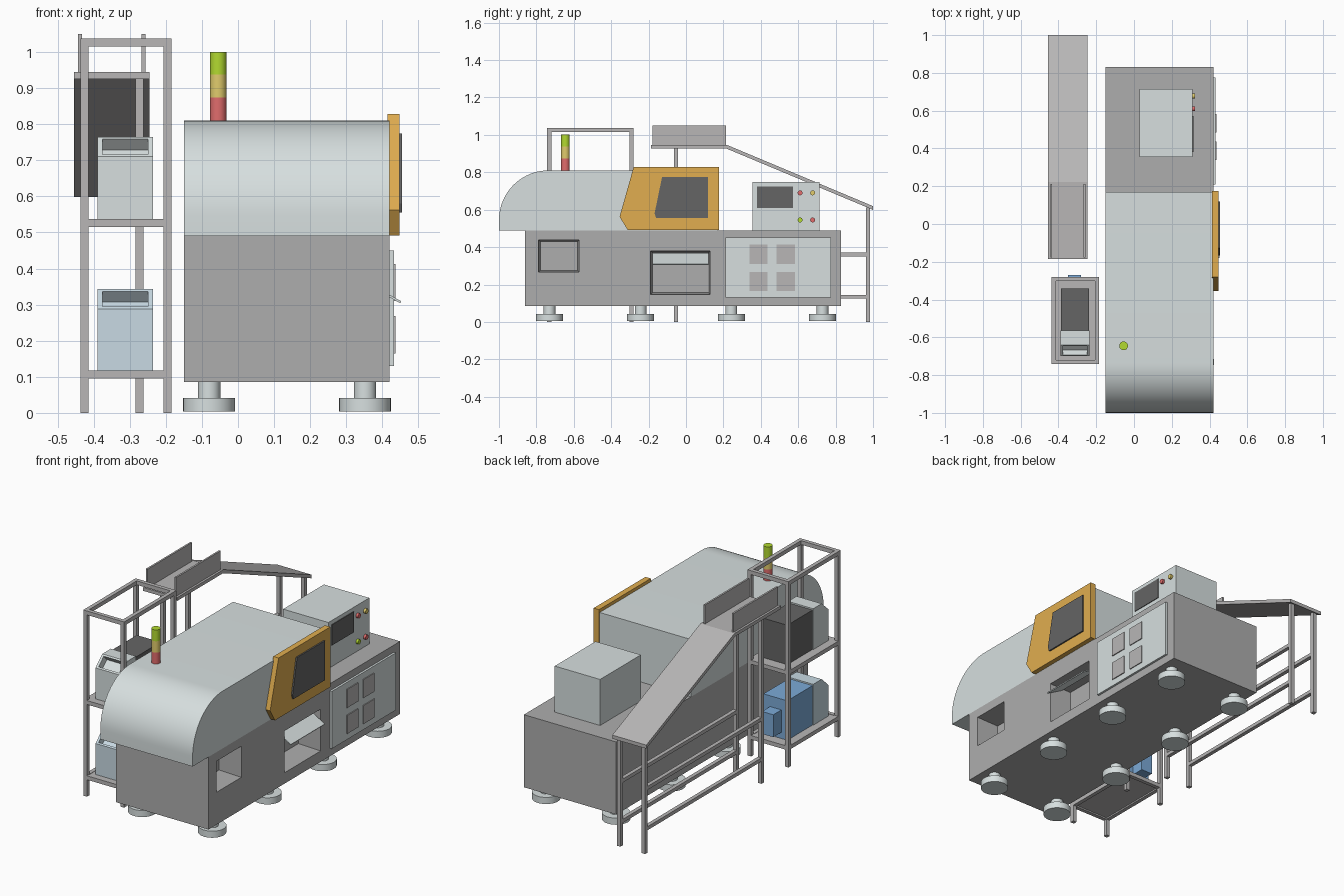
import bpy, bmesh, math
from mathutils import Matrix, Vector

if "Cube" in bpy.data.objects:
    bpy.data.objects.remove(bpy.data.objects["Cube"])


def mat(name, rgb):
    m = bpy.data.materials.new(name)
    m.diffuse_color = (*rgb, 1)
    m.use_nodes = True
    m.node_tree.nodes["Principled BSDF"].inputs["Base Color"].default_value = m.diffuse_color
    return m


PALE = mat("pale", (0.68, 0.74, 0.74))
GREY = mat("grey", (0.42, 0.42, 0.42))
STEEL = mat("steel", (0.48, 0.47, 0.47))
DARK = mat("dark", (0.13, 0.13, 0.13))
ORANGE = mat("orange", (0.75, 0.42, 0.08))
BLUE = mat("blue", (0.2, 0.4, 0.68))
PALE_BLUE = mat("pale_blue", (0.58, 0.7, 0.77))
RED = mat("red", (0.75, 0.15, 0.15))
YELLOW = mat("yellow", (0.75, 0.6, 0.15))
GREEN = mat("green", (0.45, 0.7, 0.03))


def finish(name, bm, m, smooth=False):
    bmesh.ops.recalc_face_normals(bm, faces=bm.faces)
    me = bpy.data.meshes.new(name)
    bm.to_mesh(me)
    bm.free()
    ob = bpy.data.objects.new(name, me)
    bpy.context.collection.objects.link(ob)
    if m:
        me.materials.append(m)
    if smooth:
        activate(ob)
        bpy.ops.object.shade_smooth_by_angle()
    return ob


def activate(ob):
    bpy.ops.object.select_all(action='DESELECT')
    ob.select_set(True)
    bpy.context.view_layer.objects.active = ob


def add_box(bm, x, y, z, rot=0):
    c = Vector([(a + b) / 2 for a, b in (x, y, z)])
    s = [b - a for a, b in (x, y, z)]
    M = Matrix.Translation(c) @ Matrix.Rotation(rot, 4, 'X') @ Matrix.Diagonal((*s, 1))
    return bmesh.ops.create_cube(bm, size=1, matrix=M)["verts"]


def box(name, x, y, z, m, rot=0):
    bm = bmesh.new()
    add_box(bm, x, y, z, rot)
    return finish(name, bm, m)


def prism(name, profile, x0, x1, m, smooth=False):
    # a (y, z) outline extruded along x
    bm = bmesh.new()
    f = bm.faces.new([bm.verts.new((x0, y, z)) for y, z in profile])
    r = bmesh.ops.extrude_face_region(bm, geom=[f])
    bmesh.ops.translate(bm, vec=(x1 - x0, 0, 0),
                        verts=[v for v in r["geom"] if isinstance(v, bmesh.types.BMVert)])
    return finish(name, bm, m, smooth)


def cyl(name, c, r, depth, m, axis='Z'):
    bm = bmesh.new()
    rot = Matrix.Rotation(math.pi / 2, 4, 'Y') if axis == 'X' else Matrix()
    bmesh.ops.create_cone(bm, cap_ends=True, segments=32, radius1=r, radius2=r,
                          depth=depth, matrix=Matrix.Translation(c) @ rot)
    return finish(name, bm, m, True)


def cut(ob, cutter):
    mod = ob.modifiers.new("cut", 'BOOLEAN')
    mod.operation, mod.solver, mod.object = 'DIFFERENCE', 'EXACT', cutter
    activate(ob)
    bpy.ops.object.modifier_apply(modifier=mod.name)
    bpy.data.objects.remove(cutter)


# base cabinet with two tapered pockets in its right side
base = box("base_cabinet", (-0.15, 0.42), (-0.86, 0.83), (0.085, 0.49), GREY)
for y, z in (((-0.79, -0.57), (0.265, 0.44)), ((-0.19, 0.13), (0.145, 0.38))):
    bm = bmesh.new()
    cy, cz = sum(y) / 2, sum(z) / 2
    for v in add_box(bm, (0.29, 0.43), y, z):
        if v.co.x < 0.3:
            v.co.y -= math.copysign(0.011, v.co.y - cy)
            v.co.z -= math.copysign(0.011, v.co.z - cz)
    cut(base, finish("pocket_cutter", bm, None))

# flap tilted out of the larger pocket
prism("pocket_flap", [(-0.18, 0), (0.12, 0), (0.12, 0.006), (-0.18, 0.006)], 0, 0.12, PALE)
flap = bpy.data.objects["pocket_flap"]
flap.data.transform(Matrix.Translation((0.345, 0, 0.362)) @ Matrix.Rotation(math.radians(29), 4, 'Y'))

# side panel with four vents
box("side_panel", (0.419, 0.432), (0.21, 0.775), (0.13, 0.45), PALE)
for y in (0.34, 0.485):
    for z in (0.165, 0.31):
        box("panel_vent", (0.43, 0.437), (y, y + 0.097), (z, z + 0.103), STEEL)

# levelling feet
for x in (-0.08, 0.352):
    for y in (-0.73, -0.243, 0.243, 0.73):
        cyl("foot_disc", (x, y, 0.023), 0.072, 0.037, PALE)
        cyl("foot_stem", (x, y, 0.064), 0.031, 0.046, PALE)

# hood with rounded front
arc = [(-0.735 - 0.265 * math.cos(t), 0.545 + 0.265 * math.sin(t))
       for t in (i * math.pi / 40 for i in range(21))]
prism("hood", [(-1.0, 0.49)] + arc + [(0.17, 0.81), (0.17, 0.49)], -0.15, 0.42, PALE, True)

# door and window
prism("door", [(-0.28, 0.828), (0.176, 0.828), (0.176, 0.492), (-0.312, 0.492), (-0.355, 0.562)],
      0.414, 0.447, ORANGE)
prism("door_window", [(-0.128, 0.775), (0.118, 0.775), (0.118, 0.555), (-0.16, 0.555), (-0.168, 0.58)],
      0.44, 0.455, DARK)

# control box, screen and buttons
box("control_box", (0.03, 0.31), (0.355, 0.715), (0.49, 0.747), PALE)
box("control_screen", (0.305, 0.314), (0.38, 0.573), (0.61, 0.725), DARK)
for y, z, m in ((0.61, 0.69, RED), (0.677, 0.69, YELLOW), (0.61, 0.545, GREEN), (0.677, 0.545, RED)):
    cyl("control_button", (0.314, y, z), 0.013, 0.018, m, 'X')

# signal light
for i, m in enumerate((RED, YELLOW, GREEN)):
    cyl("signal_light", (-0.055, -0.645, 0.842 + 0.0635 * i), 0.023, 0.0635, m)

# rack: posts, three rail frames and two shelves
W = 0.022
X0, X1, Y0, Y1 = -0.436, -0.184, -0.742, -0.28
bm = bmesh.new()
for x in (X0, X1 - W):
    for y in (Y0, Y1 - W):
        add_box(bm, (x, x + W), (y, y + W), (0, 1.037))
for z in (0.095, 0.515, 1.015):
    for x in (X0, X1 - W):
        add_box(bm, (x, x + W), (Y0 + W, Y1 - W), (z, z + W))
    for y in (Y0, Y1 - W):
        add_box(bm, (X0 + W, X1 - W), (y, y + W), (z, z + W))
finish("rack_frame", bm, STEEL)

# two hopper units standing on the shelves
for z, shell, body in ((0.115, PALE_BLUE, BLUE), (0.537, PALE, DARK)):
    box("rack_shelf", (X0 + W, X1 - W), (Y0 + W, Y1 - W), (z - 0.012, z), STEEL)
    top = z + 0.228
    front = prism("unit_front", [(-0.70, z), (-0.70, top - 0.055), (-0.64, top), (-0.565, top), (-0.565, z)],
                  -0.39, -0.235, shell)
    cy, cz = -0.67, top - 0.0275
    cut(front, box("hopper_cutter", (-0.376, -0.249), (cy - 0.031, cy + 0.031),
                   (cz - 0.04, cz + 0.04), None, math.atan2(0.055, 0.06)))
    box("unit_body", (-0.386, -0.239), (-0.565, -0.342), (z, top - 0.008), body)
box("unit_motor", (-0.35, -0.28), (-0.342, -0.27), (0.15, 0.275), BLUE)

# conveyor bed and side guards
prism("conveyor_bed", [(-0.186, 0.945), (0.222, 0.945), (1.0, 0.619), (1.0, 0.599),
                       (0.218, 0.926), (-0.186, 0.926)], -0.455, -0.245, STEEL)
for x in (-0.443, -0.267):
    box("conveyor_guard", (x, x + 0.01), (-0.178, 0.213), (0.944, 1.05), STEEL)

# conveyor legs and rails
bm = bmesh.new()
for x in (-0.437, -0.284):
    add_box(bm, (x, x + W), (-0.064, -0.042), (0, 0.93))
    add_box(bm, (x, x + W), (0.962, 0.984), (0, 0.612))
    for z in (0.125, 0.35):
        add_box(bm, (x, x + W), (-0.042, 0.962), (z, z + 0.02))
finish("conveyor_stand", bm, STEEL)
